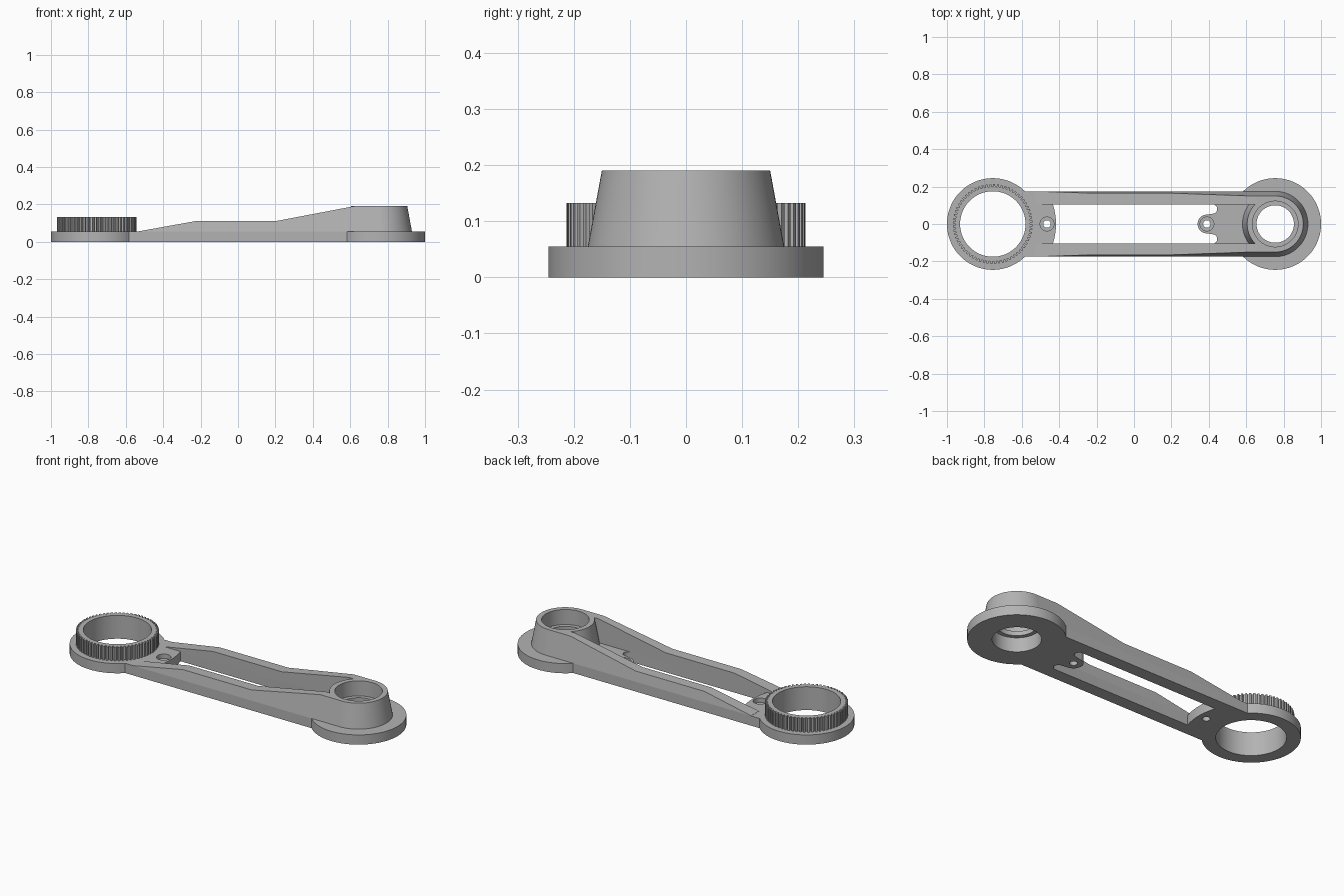
import bpy
import bmesh
from math import asin, cos, pi, radians, sin

if "Cube" in bpy.data.objects:
    bpy.data.objects.remove(bpy.data.objects["Cube"], do_unlink=True)

grey = bpy.data.materials.new("plain grey")
grey.use_nodes = True
grey.diffuse_color = (0.45, 0.45, 0.45, 1)
grey.node_tree.nodes["Principled BSDF"].inputs["Base Color"].default_value = grey.diffuse_color

END = 0.755        # distance of both hubs from the middle
DISC = 0.245       # flange radius
HALF = 0.175       # half width of the arm, also the bore of the gear
INNER = 0.105      # inner face of the rails
BASE = 0.055       # flange thickness
TOP = 0.19         # top of the boss
BORE = 0.122       # bearing recess


def arc(cx, cy, r, start, stop, n=24):
    return [(cx + r * cos(start + (stop - start) * i / n),
             cy + r * sin(start + (stop - start) * i / n)) for i in range(n + 1)]


def circle(cx, r, n=96):
    return arc(cx, 0, r, 0, 2 * pi, n)[:-1]


def finish(obj):
    """Weld, face outwards, colour and smooth one part."""
    bm = bmesh.new()
    bm.from_mesh(obj.data)
    bmesh.ops.remove_doubles(bm, verts=bm.verts, dist=0.00005)
    bmesh.ops.recalc_face_normals(bm, faces=bm.faces)
    bm.to_mesh(obj.data)
    bm.free()
    obj.data.materials.clear()
    obj.data.materials.append(grey)
    bpy.ops.object.select_all(action='DESELECT')
    obj.select_set(True)
    bpy.context.view_layer.objects.active = obj
    bpy.ops.object.shade_smooth_by_angle(angle=radians(25))


def plate(name, loops, z0, z1):
    """Extrude an outline with holes between two heights."""
    curve = bpy.data.curves.new(name, 'CURVE')
    curve.dimensions = '2D'
    curve.fill_mode = 'BOTH'
    curve.extrude = (z1 - z0) / 2
    for loop in loops:
        spline = curve.splines.new('POLY')
        spline.points.add(len(loop) - 1)
        for point, (x, y) in zip(spline.points, loop):
            point.co = (x, y, 0, 1)
        spline.use_cyclic_u = True
    obj = bpy.data.objects.new(name, curve)
    bpy.context.collection.objects.link(obj)
    bpy.ops.object.select_all(action='DESELECT')
    obj.select_set(True)
    bpy.context.view_layer.objects.active = obj
    bpy.ops.object.convert(target='MESH')
    obj = bpy.context.view_layer.objects.active
    obj.location.z = (z0 + z1) / 2
    finish(obj)
    return obj


def mesh_part(name, verts, faces):
    mesh = bpy.data.meshes.new(name)
    mesh.from_pydata(verts, [], faces)
    obj = bpy.data.objects.new(name, mesh)
    bpy.context.collection.objects.link(obj)
    finish(obj)
    return obj


# Base plate: two flanges joined by the arm, with a long window
join = asin(HALF / DISC)
outline = (arc(-END, 0, DISC, join, 2 * pi - join, 80)
           + arc(END, 0, DISC, join - pi, pi - join, 80))
pad = 0.338
spread = asin(INNER / pad)
window = (arc(0.42, -0.08, 0.025, -pi / 2, pi / 2, 12)
          + arc(0.39, 0, 0.05, -pi / 2, -3 * pi / 2)
          + arc(0.42, 0.08, 0.025, -pi / 2, pi / 2, 12)
          + arc(-END, 0, pad, spread, -spread))
for name, screw, z0, z1 in (("base_plate_lower", 0.02, 0, 0.03),
                            ("base_plate_upper", 0.037, 0.03, BASE)):
    plate(name, [outline, window, circle(-END, HALF), circle(END, BORE),
                 circle(-0.465, screw, 32), circle(0.39, screw, 32)], z0, z1)

# Toothed ring on the left hub
TEETH = 64
teeth = []
for i in range(TEETH):
    for r, shift in ((0.2, 0.0), (0.2, 0.3), (0.213, 0.42), (0.213, 0.88)):
        a = 2 * pi * (i + shift) / TEETH
        teeth.append((-END + r * cos(a), r * sin(a)))
plate("gear_ring", [teeth, circle(-END, HALF)], BASE, 0.132)

# Tapered boss with a bearing recess on each side of a lip
profile = [(HALF, BASE), (0.15, TOP), (BORE, TOP), (BORE, 0.105),
           (0.1, 0.105), (0.1, 0.08), (BORE, 0.08), (BORE, BASE)]
N, P = 96, len(profile)
verts = [(END + r * cos(2 * pi * i / N), r * sin(2 * pi * i / N), z)
         for i in range(N) for r, z in profile]
faces = [(i * P + k, (i + 1) % N * P + k, (i + 1) % N * P + (k + 1) % P, i * P + (k + 1) % P)
         for i in range(N) for k in range(P)]
mesh_part("bearing_boss", verts, faces)

# Side rails: x, height and inner face at each station
stations = [(-0.53, 0.056, INNER), (-0.23, 0.11, INNER), (0.2, 0.11, INNER),
            (0.62, TOP, INNER), (0.66, TOP, INNER), (END, TOP, 0.135)]
for side, name in ((1, "rail_back"), (-1, "rail_front")):
    verts = []
    for x, h, inner in stations:
        outer = HALF - 0.025 * (h - BASE) / (TOP - BASE)
        verts += [(x, side * inner, BASE), (x, side * HALF, BASE),
                  (x, side * outer, h), (x, side * inner, h)]
    last = 4 * (len(stations) - 1)
    faces = [(0, 1, 2, 3), tuple(last + k for k in range(4))]
    faces += [(s + k, s + 4 + k, s + 4 + (k + 1) % 4, s + (k + 1) % 4)
              for s in range(0, last, 4) for k in range(4)]
    mesh_part(name, verts, faces)
